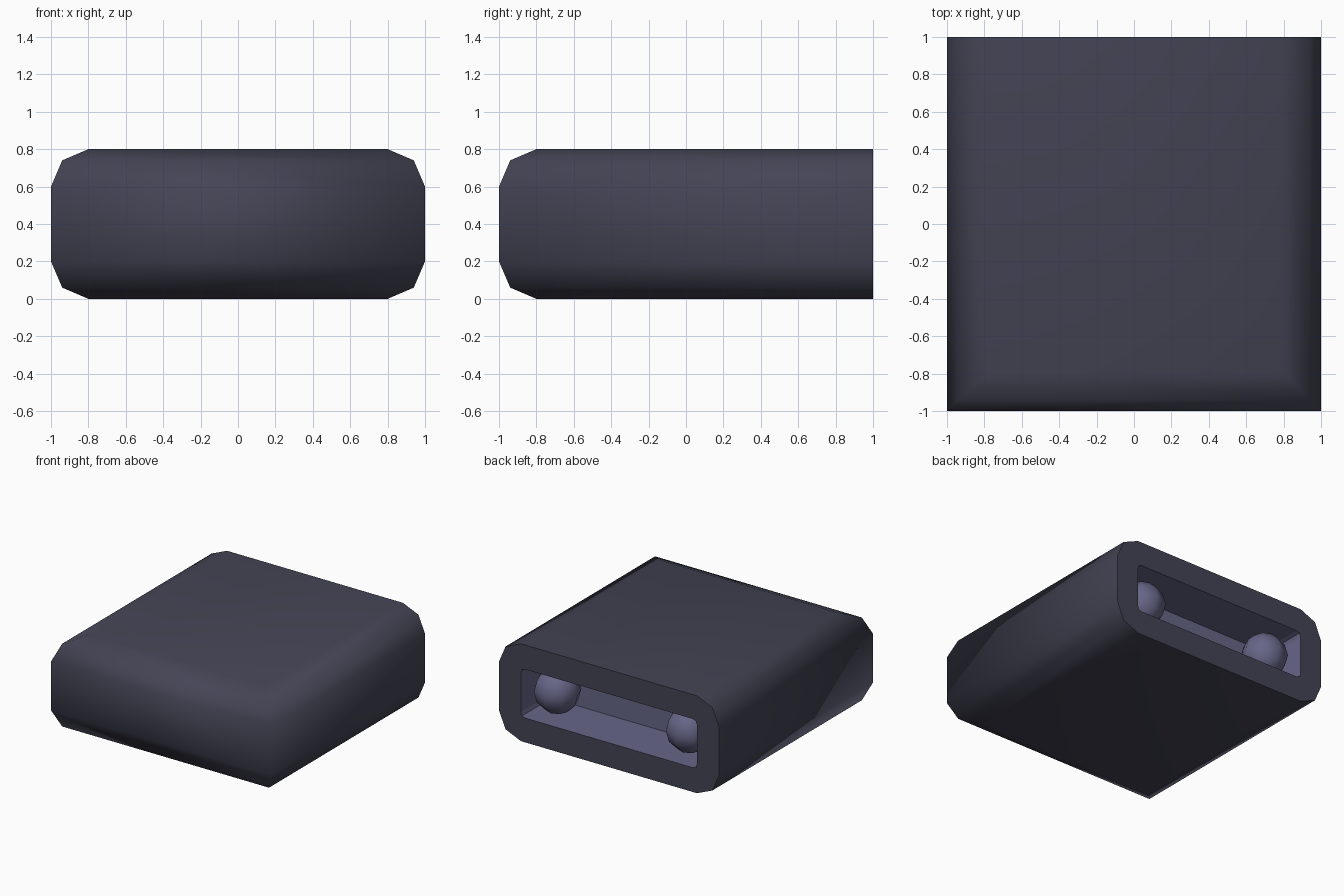
import bpy, bmesh, math
from mathutils import Matrix

if "Cube" in bpy.data.objects:
    bpy.data.objects.remove(bpy.data.objects["Cube"])


def material(name, rgb):
    m = bpy.data.materials.new(name)
    m.diffuse_color = (*rgb, 1)
    m.use_nodes = True
    m.node_tree.nodes["Principled BSDF"].inputs["Base Color"].default_value = m.diffuse_color
    return m


SHELL = material("dark slate", (0.058, 0.058, 0.091))
INNER = material("muted violet", (0.133, 0.133, 0.246))


def finish(name, bm, mats):
    me = bpy.data.meshes.new(name)
    bmesh.ops.recalc_face_normals(bm, faces=bm.faces)
    bm.to_mesh(me)
    bm.free()
    for m in mats:
        me.materials.append(m)
    ob = bpy.data.objects.new(name, me)
    bpy.context.collection.objects.link(ob)
    return ob


def mirrored_loop(half, zmid):
    """Closed (x, z) outline from its upper right corner points."""
    up = half + [(-x, z) for x, z in reversed(half)]
    return up + [(x, 2 * zmid - z) for x, z in reversed(up)]


def bridge(bm, a, b, smooth, mat):
    for i in range(len(a)):
        j = (i + 1) % len(a)
        f = bm.faces.new((a[i], a[j], b[j], b[i]))
        f.smooth, f.material_index = smooth, mat


# Case: bevelled outline, mitred at the front, open recess at the back
outer = mirrored_loop([(1, 0.6), (0.94, 0.74), (0.8, 0.8)], 0.4)
hole = mirrored_loop([(0.8, 0.56), (0.79, 0.59), (0.76, 0.6)], 0.4)
bm = bmesh.new()
front = [bm.verts.new((x, -abs(x), z)) for x, z in outer]
back = [bm.verts.new((x, 1, z)) for x, z in outer]
rim = [bm.verts.new((x, 1, z)) for x, z in hole]
deep = [bm.verts.new((x, 0.6, z)) for x, z in hole]
bridge(bm, front, back, True, 0)
bridge(bm, back, rim, False, 0)
bridge(bm, rim, deep, False, 1)
bm.faces.new(deep).material_index = 1
# front bands join points at equal height
n = len(front)
half = n // 2
for side in (0, half):
    for k in range(half // 2):
        a, b = side + k, side + half - 1 - k
        if b - a > 1:
            f = bm.faces.new((front[a], front[a + 1], front[b - 1], front[b]))
            f.smooth = True
f = bm.faces.new((front[0], front[half - 1], front[half], front[n - 1]))
f.smooth = True
for a in range(n):
    e = bm.edges.get((back[a], back[(a + 1) % n]))
    e.smooth = False
finish("case", bm, [SHELL, INNER])

# Pair of low-poly balls in the recess
for side, label in ((-1, "left"), (1, "right")):
    bm = bmesh.new()
    bmesh.ops.create_uvsphere(bm, u_segments=8, v_segments=6, radius=0.18,
                              matrix=Matrix.Translation((side * 0.6, 0.81, 0.4)))
    for f in bm.faces:
        f.smooth = True
    finish(label + "_ball", bm, [INNER])
